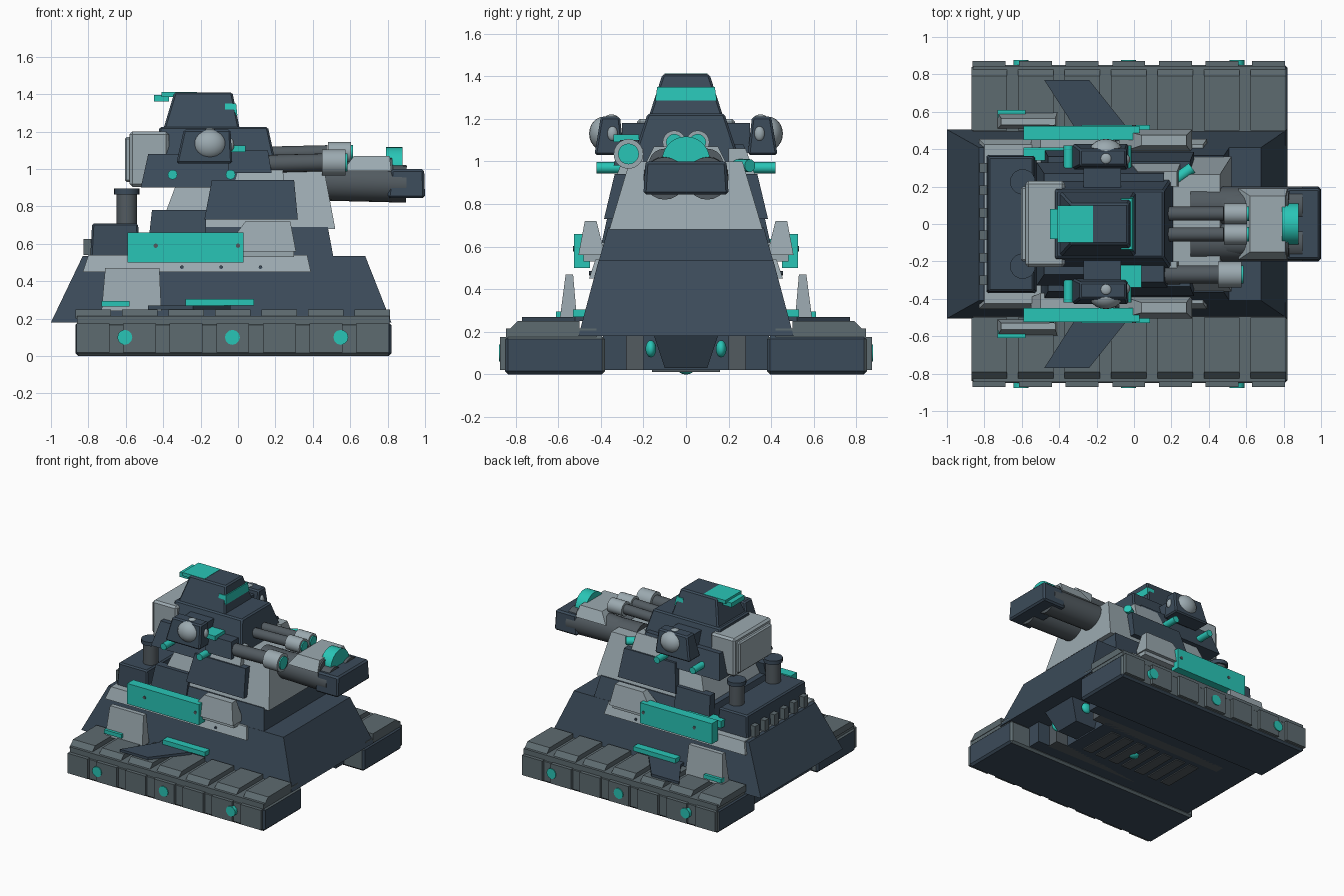
import bpy
import bmesh
import math
from mathutils import Vector

default = bpy.data.objects.get("Cube")
if default:
    bpy.data.objects.remove(default, do_unlink=True)


def material(name, colour):
    mat = bpy.data.materials.new(name)
    mat.use_nodes = True
    mat.diffuse_color = (*colour, 1)
    mat.node_tree.nodes["Principled BSDF"].inputs["Base Color"].default_value = (*colour, 1)
    return mat


navy = material("navy", (.044, .07, .101))
track_grey = material("track_grey", (.11, .145, .16))
gun_grey = material("gun_grey", (.085, .104, .118))
light_grey = material("light_grey", (.33, .4, .435))
teal = material("teal", (.022, .56, .47))


def finish(bm, name, mat, bevel=0):
    bmesh.ops.recalc_face_normals(bm, faces=bm.faces)
    mesh = bpy.data.meshes.new(name)
    bm.to_mesh(mesh)
    bm.free()
    mesh.materials.append(mat)
    obj = bpy.data.objects.new(name, mesh)
    bpy.context.collection.objects.link(obj)
    if bevel:
        mod = obj.modifiers.new("edge_bevel", 'BEVEL')
        mod.width = bevel
        mod.segments = 1
    return obj


def block(name, mat, z, base, top=None, side=1, bevel=0):
    """Tapered box: base and top are (x_min, x_max, y_min, y_max)."""
    bm = bmesh.new()
    rings = []
    for height, (xa, xb, ya, yb) in zip(z, (base, top or base)):
        corners = ((xa, ya), (xb, ya), (xb, yb), (xa, yb))
        rings.append([bm.verts.new((x, y * side, height)) for x, y in corners])
    low, high = rings
    bm.faces.new(low)
    bm.faces.new(high)
    for i in range(len(low)):
        j = i - 1
        bm.faces.new((low[j], low[i], high[i], high[j]))
    return finish(bm, name, mat, bevel)


def prism(name, mat, outline, z, side=1):
    """Flat plate with a plan outline."""
    bm = bmesh.new()
    face = bm.faces.new([bm.verts.new((x, y * side, z[0])) for x, y in outline])
    grown = bmesh.ops.extrude_face_region(bm, geom=[face])
    verts = [v for v in grown["geom"] if isinstance(v, bmesh.types.BMVert)]
    bmesh.ops.translate(bm, verts=verts, vec=(0, 0, z[1] - z[0]))
    return finish(bm, name, mat)


def tube(name, mat, start, end, radius, sides=20):
    a, b = Vector(start), Vector(end)
    bpy.ops.mesh.primitive_cylinder_add(
        vertices=sides, radius=radius, depth=(b - a).length, location=(a + b) / 2,
        rotation=(b - a).to_track_quat('Z', 'Y').to_euler())
    obj = bpy.context.object
    obj.name = name
    obj.data.materials.append(mat)
    bpy.ops.object.shade_smooth_by_angle(angle=math.radians(35))


def ball(name, mat, centre, scale):
    bpy.ops.mesh.primitive_uv_sphere_add(segments=20, ring_count=12, radius=1, location=centre)
    obj = bpy.context.object
    obj.name = name
    obj.scale = scale
    obj.data.materials.append(mat)
    bpy.ops.object.shade_smooth_by_angle(angle=math.radians(35))


# Hull and the stepped superstructure
block("hull", navy, (.18, .535), (-1, .82, -.505, .505), (-.83, .68, -.41, .41))
block("hull_band", light_grey, (.45, .54), (-.83, .39, -.455, .455), (-.8, .37, -.425, .425))
block("middle_deck", navy, (.53, .69), (-.5, .51, -.41, .41), (-.46, .48, -.365, .365))
block("turret_skirt", light_grey, (.68, 1), (-.42, .52, -.36, .36), (-.3, .46, -.265, .265))

# Belly closing the space between the tracks, with a slatted centre panel
block("belly_plate", navy, (.02, .18), (-.82, .45, -.39, .39))
block("belly_keel", navy, (.03, .18), (.4, .62, -.1, .1), (.4, .7, -.15, .15))
for i in range(7):
    x = -.42 + i * .12
    block("belly_slat", gun_grey, (.012, .03), (x - .04, x + .04, -.16, .16))
ball("belly_light", teal, (0, 0, .025), (.04, .04, .025))

# Engine box at the tail, with vents
block("engine_box", navy, (.53, .71), (-.79, -.52, -.37, .37), (-.78, -.535, -.36, .36), bevel=.01)
for i in range(6):
    y = (i - 2.5) * .12
    block("engine_vent", track_grey, (.54, .625), (-.825, -.785, y - .025, y + .025))

# Turret tower, backpack and head
block("turret_collar", navy, (.9, 1.08), (-.52, .17, -.33, .33), (-.48, .16, -.27, .27))
block("turret_tower", navy, (.95, 1.225), (-.46, .22, -.27, .27), (-.42, .16, -.18, .18), bevel=.01)
block("backpack", light_grey, (.905, 1.2), (-.58, -.37, -.23, .23), bevel=.015)
block("backpack_panel", light_grey, (.93, 1.17), (-.605, -.57, -.2, .2), bevel=.01)
block("head", navy, (1.21, 1.41), (-.4, .01, -.175, .175), (-.34, -.03, -.11, .11), bevel=.01)
block("head_visor", teal, (1.285, 1.35), (-.07, -.003, -.145, .145), (-.07, -.01, -.135, .135))
block("head_crest", teal, (1.385, 1.412), (-.41, -.22, -.1, .1))
block("head_crest_tail", teal, (1.36, 1.395), (-.45, -.37, -.08, .08))

# Main cannon
for y in (-.1, .1):
    tube("cannon_barrel", gun_grey, (.3, y, .935), (.9, y, .92), .1)
    tube("cannon_upper_barrel", gun_grey, (.4, y, .95), (.83, y, .985), .075)
block("cannon_muzzle", navy, (.845, 1), (.8, 1, -.2, .2), (.82, .995, -.19, .19), bevel=.012)
block("cannon_bridge", light_grey, (.99, 1.07), (.56, .82, -.19, .19), (.62, .81, -.15, .15))
tube("cannon_sight", teal, (.79, 0, 1.005), (.88, 0, 1.005), .112, sides=28)

# Twin guns above the cannon, plus the single side gun
for y, z, length, size in ((-.055, 1.09, .48, .055), (.055, 1.09, .48, .055),
                           (-.27, 1.035, .45, .07)):
    tube("gun_barrel", gun_grey, (.05, y, z - .01), (length, y, z), size * .68)
    tube("gun_collar", light_grey, (length, y, z), (length + .125, y, z), size)
    tube("gun_lens", teal, (length + .1, y, z), (length + .135, y, z), size * .7)
block("side_gun_mount", navy, (.98, 1.1), (-.05, .18, -.34, -.2), (-.05, .16, -.31, -.2))
tube("side_pipe", teal, (.17, .2, .98), (.31, .3, .98), .03)
block("side_gun_cap", teal, (1.09, 1.125), (-.07, .04, -.34, -.22))

# Low strip behind the rear beam
block("rear_inner_strip", teal, (.58, .635), (-.59, -.3, .34, .41))

# Everything that repeats on both flanks
for label, s in (("front", -1), ("rear", 1)):
    # Track run: grey casing with dark ends and underside
    track = block(label + "_track", track_grey, (0, .18), (-.87, .82, .38, .85), side=s, bevel=.015)
    track.data.materials.append(navy)
    for face in track.data.polygons:
        if abs(face.normal.x) > .7 or face.normal.z < -.7:
            face.material_index = 1
    block(label + "_track_deck", track_grey, (.17, .215), (-.86, .81, .42, .845), side=s)
    for i in range(7):
        x = -.775 + i * .249
        block(label + "_track_pad", track_grey, (.2, .25), (x - .095, x + .095, .5, .84),
              (x - .095, x + .095, .5, .79), side=s)
        block(label + "_track_shoe", track_grey, (.02, .175), (x - .088, x + .088, .84, .872), side=s)
    for x in (-.605, -.03, .55):
        tube(label + "_track_light", teal, (x, .85 * s, .1), (x, .878 * s, .1), .04, sides=12)
    block(label + "_inner_track", navy, (.02, .18), (-.7, .65, .28, .39), side=s)
    block(label + "_inner_rail", gun_grey, (.02, .18), (-.6, .55, .2, .29), side=s)
    ball(label + "_inner_light", teal, (.58, .165 * s, .12), (.04, .025, .04))

    # Fin, strips and wing along the lower flank
    block(label + "_fin", light_grey, (.24, .47), (-.73, -.41, .51, .595),
          (-.71, -.42, .53, .565), side=s)
    block(label + "_fin_strip", teal, (.265, .295), (-.73, -.58, .57, .61), side=s)
    block(label + "_lower_strip", teal, (.27, .305), (-.28, .085, .47, .53), side=s)
    prism(label + "_wing", navy, ((-.48, .77), (-.24, .77), (-.04, .52), (-.05, .45), (-.32, .45),
                                  (-.32, .52)), (.25, .27), side=s)

    # Side beam and its armour block
    block(label + "_side_beam", teal, (.5, .66), (-.59, .03, .45, .525), side=s)
    for x in (-.44, .0):
        tube(label + "_beam_bolt", gun_grey, (x, .5 * s, .59), (x, .53 * s, .59), .012, sides=10)
    block(label + "_beam_armour", light_grey, (.56, .72), (-.08, .31, .38, .505),
          (.04, .28, .42, .475), side=s)
    block(label + "_armour_foot", light_grey, (.53, .57), (.0, .3, .4, .48), side=s)
    block(label + "_beam_bracket", light_grey, (.53, .62), (-.55, -.1, .39, .46),
          (-.5, -.15, .37, .45), side=s)
    for x in (-.3, -.09, .12):
        tube(label + "_band_rivet", navy, (x, .42 * s, .475), (x, .455 * s, .475), .01, sides=8)

    # Hanging turret plates and teal knobs
    block(label + "_hanging_plate", navy, (.73, .94), (-.18, .32, .3, .385),
          (-.14, .3, .25, .335), side=s)
    block(label + "_lower_turret_plate", navy, (.6, .78), (-.48, -.17, .33, .4),
          (-.46, -.17, .3, .36), side=s)
    for x in (-.35, -.04):
        tube(label + "_knob", teal, (x, .25 * s, .97), (x, .42 * s, .97), .026, sides=12)
    block(label + "_cannon_cheek", light_grey, (.92, 1.06), (-.02, .25, .2, .33),
          (.02, .23, .2, .28), side=s)

    # Shoulder lamp
    block(label + "_lamp_housing", navy, (1.03, 1.21), (-.33, -.03, .29, .43),
          (-.29, -.04, .31, .4), side=s, bevel=.01)
    block(label + "_lamp_arm", navy, (1.04, 1.18), (-.27, -.07, .18, .3), side=s)
    ball(label + "_lamp", light_grey, (-.15, .385 * s, 1.13), (.09, .07, .08))
    ball(label + "_lamp_stud", light_grey, (-.04, .345 * s, 1.13), (.02, .025, .035))
    ball(label + "_lamp_top_stud", light_grey, (-.15, .35 * s, 1.205), (.03, .03, .015))

    # Exhaust stack
    tube(label + "_stack", gun_grey, (-.595, .225 * s, .7), (-.595, .225 * s, .87), .055)
    tube(label + "_stack_cap", navy, (-.595, .225 * s, .865), (-.595, .225 * s, .895), .068)
